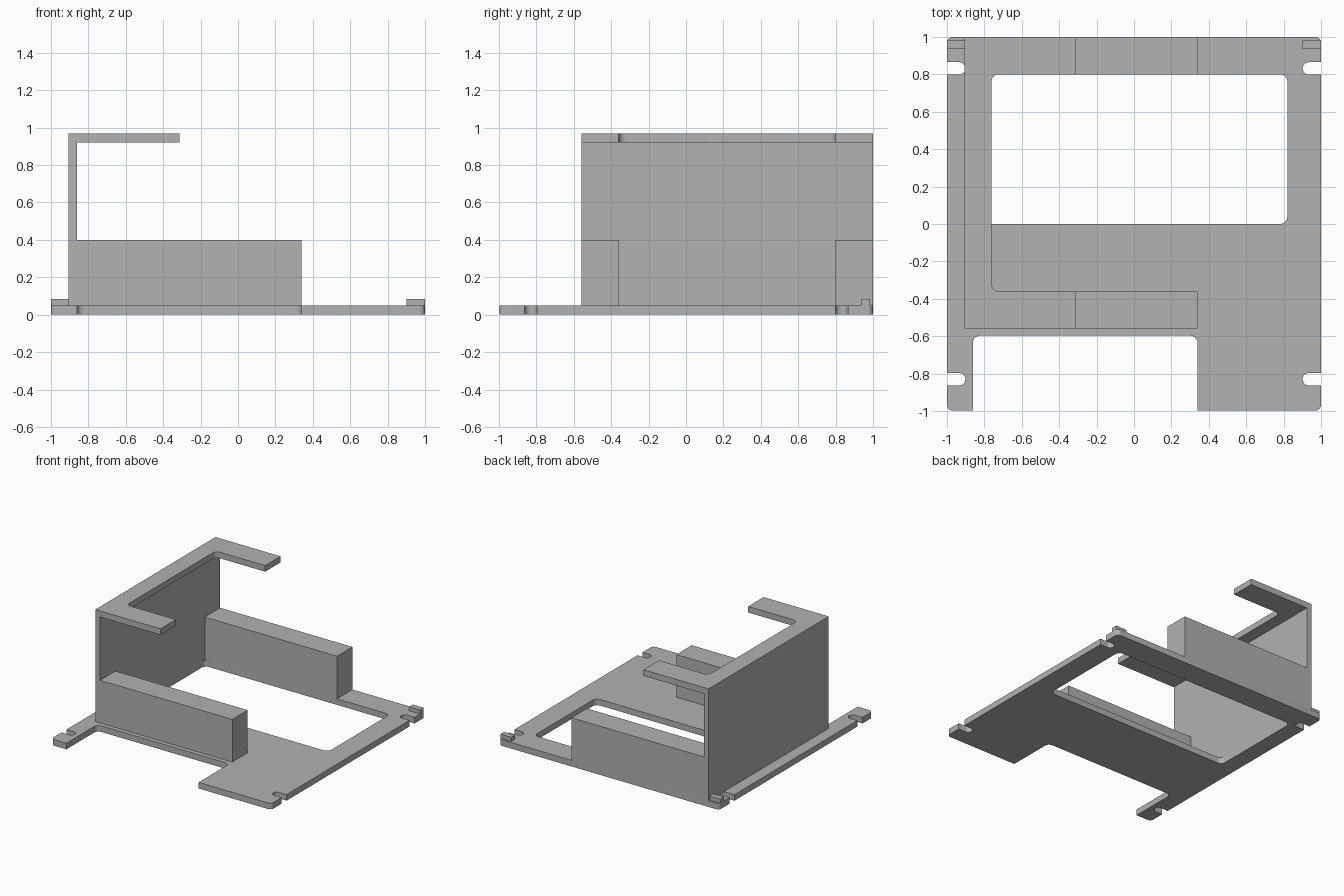
import bpy
import bmesh
from math import cos, sin, pi

cube = bpy.data.objects.get("Cube")
if cube:
    bpy.data.objects.remove(cube, do_unlink=True)

grey = bpy.data.materials.new("plain grey")
grey.use_nodes = True
grey.diffuse_color = (0.445, 0.445, 0.445, 1)
grey.node_tree.nodes["Principled BSDF"].inputs["Base Color"].default_value = grey.diffuse_color


def prism(name, x, y, z, radius=0.0, steps=8):
    """Upright block over the given x, y, z ranges, with rounded vertical edges."""
    corners = [(x[1], y[1], -1, -1), (x[0], y[1], 1, -1), (x[0], y[0], 1, 1), (x[1], y[0], -1, 1)]
    bm = bmesh.new()
    ring = []
    for i, (cx, cy, dx, dy) in enumerate(corners):
        for s in range(steps + 1 if radius else 1):
            a = (i + s / steps) * pi / 2
            ring.append(bm.verts.new((cx + radius * (dx + cos(a)) if radius else cx,
                                      cy + radius * (dy + sin(a)) if radius else cy, z[0])))
    base = bm.faces.new(ring)
    top = bmesh.ops.extrude_face_region(bm, geom=[base])["geom"]
    bmesh.ops.translate(bm, vec=(0, 0, z[1] - z[0]),
                        verts=[v for v in top if isinstance(v, bmesh.types.BMVert)])
    bmesh.ops.recalc_face_normals(bm, faces=bm.faces)
    mesh = bpy.data.meshes.new(name)
    bm.to_mesh(mesh)
    bm.free()
    mesh.materials.append(grey)
    obj = bpy.data.objects.new(name, mesh)
    bpy.context.collection.objects.link(obj)
    return obj


def cut(obj, x, y, z, radius):
    """Subtract a rounded block and remove the cutter."""
    cutter = prism("cutter", x, y, z, radius)
    cutter.hide_render = True
    mod = obj.modifiers.new("cut", "BOOLEAN")
    mod.operation = "DIFFERENCE"
    mod.solver = "EXACT"
    mod.object = cutter
    bpy.context.view_layer.objects.active = obj
    bpy.ops.object.modifier_apply(modifier=mod.name)
    bpy.data.objects.remove(cutter, do_unlink=True)


thick = 0.05
wall_out, wall_in = -0.905, -0.862
front, back = -0.56, 1.0
block_end = 0.34
low = (-0.1, 0.2)

# Base plate with its window, front notch and four open mounting slots
plate = prism("base_plate", (-1, 1), (-0.997, 1), (0, thick), 0.03)
cut(plate, (wall_in, 0.82), (0, 0.8), low, 0.04)
cut(plate, (wall_in, block_end), (-1.3, -0.597), low, 0.04)
for sy in (-0.83, 0.832):
    for x in ((0.902, 1.2), (-1.2, -0.902)):
        cut(plate, x, (sy - 0.033, sy + 0.033), low, 0.0325)

# Side wall and the two low blocks that run out from it
parts = [plate]
parts.append(prism("side_wall", (wall_out, wall_in), (front, back), (thick, 0.92)))
for name, y in (("front_block", (front, -0.36)), ("back_block", (0.8, back))):
    parts.append(prism(name, (wall_in, block_end), y, (thick, 0.4)))

# C-shaped top flange
flange = prism("top_flange", (wall_out, -0.313), (front, back), (0.92, 0.97))
cut(flange, (-0.762, 0.2), (-0.36, 0.8), (0.8, 1.1), 0.04)
parts.append(flange)

# Small locating tabs at the back corners
for name, x in (("left_tab", (0.9, 1)), ("right_tab", (-1, wall_out))):
    parts.append(prism(name, x, (0.935, 0.983), (thick, 0.083)))

# Smooth the rounded corners, keep edges crisp
bpy.ops.object.select_all(action="DESELECT")
for obj in parts:
    obj.select_set(True)
bpy.context.view_layer.objects.active = plate
bpy.ops.object.shade_smooth_by_angle()
